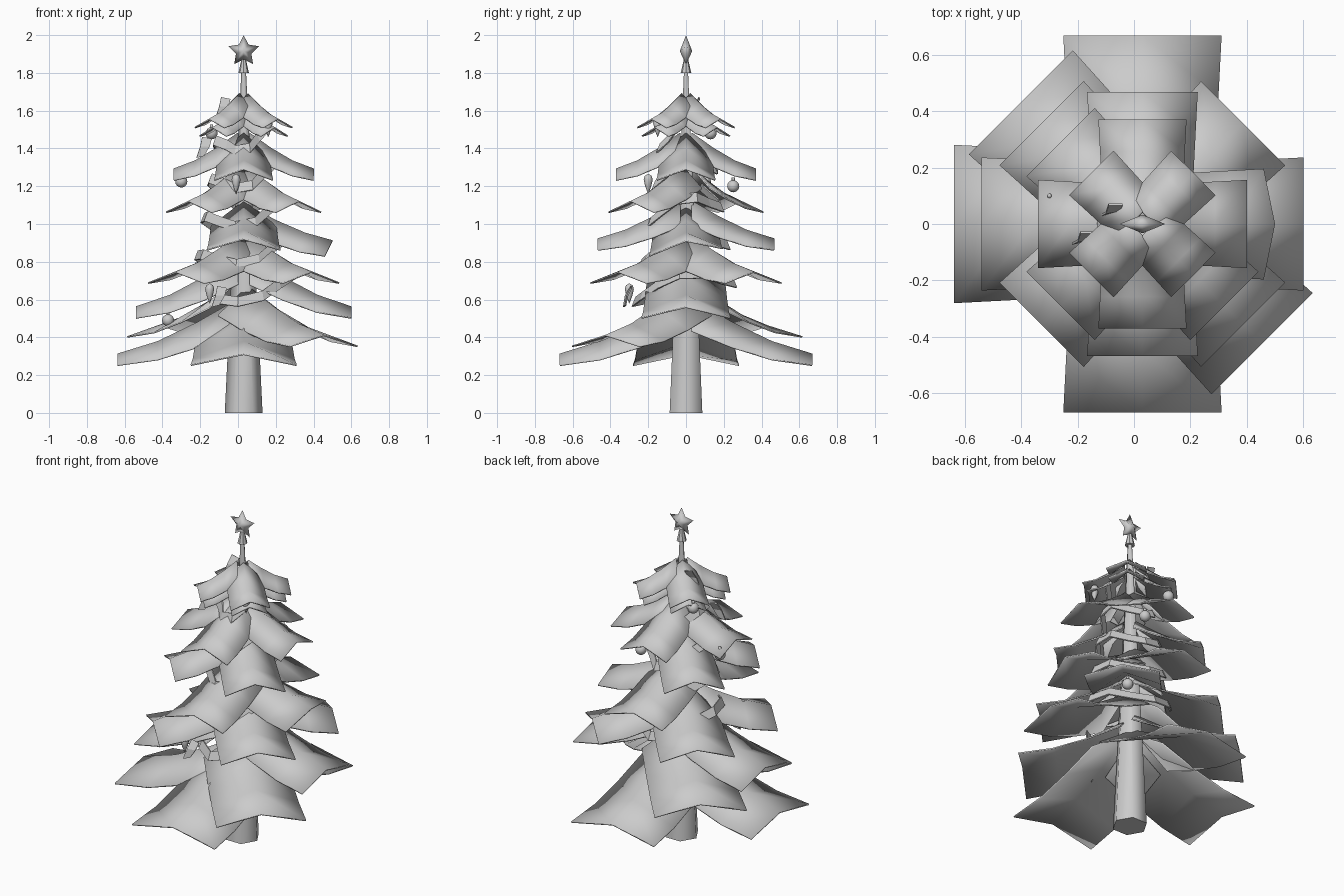
import bpy, bmesh, math
from mathutils import Matrix

if "Cube" in bpy.data.objects:
    bpy.data.objects.remove(bpy.data.objects["Cube"])

CX = 0.03  # trunk axis offset


def make(name, bm, smooth=False):
    bmesh.ops.recalc_face_normals(bm, faces=bm.faces)
    me = bpy.data.meshes.new(name)
    bm.to_mesh(me)
    bm.free()
    ob = bpy.data.objects.new(name, me)
    bpy.context.collection.objects.link(ob)
    ob.location.x = CX
    if smooth:
        for p in me.polygons:
            p.use_smooth = True
    return ob


def solid(ob, t):
    m = ob.modifiers.new("thickness", 'SOLIDIFY')
    m.thickness = t
    m.offset = 0


def strip(bm, rows):
    vs = [[bm.verts.new(p) for p in r] for r in rows]
    for a, b in zip(vs, vs[1:]):
        for i in range(len(a) - 1):
            bm.faces.new((a[i], a[i + 1], b[i + 1], b[i]))


# one drooping branch card, ridge along its middle, folded more steeply near the trunk
def branch(name, deg, r, hw, z_out, z_in, drop=0.058, waist=0.88, twist=0.0):
    bm = bmesh.new()
    rows = []
    for i in range(4):
        t = i / 3
        x = 0.03 + (r - 0.03) * t
        w = hw * (waist + (1 - waist) * t)
        z = z_out + (z_in - z_out) * (1 - t) ** 1.35
        d = drop + 0.17 * (r - x)
        rows.append([(x - twist * t * abs(s), w * s, z - d * abs(s) + twist * t * s * 0.5)
                     for s in (-1, 0, 1)])
    strip(bm, rows)
    bmesh.ops.rotate(bm, verts=bm.verts, matrix=Matrix.Rotation(math.radians(deg), 3, 'Z'))
    ob = make(name, bm, True)
    solid(ob, 0.008)


# tiers: angles, reach, half width, outer z, inner z
tiers = [
    ((90, 180, 270), 0.668, 0.28, 0.31, 0.60),
    ((315,), 0.60, 0.253, 0.41, 0.67),
    ((135,), 0.61, 0.26, 0.46, 0.71),
    ((0, 180), 0.57, 0.235, 0.56, 0.83),
    ((45, 135, 225, 315), 0.505, 0.21, 0.745, 0.95),
    ((90, 270), 0.467, 0.195, 0.92, 1.12),
    ((135, 225, 315), 0.41, 0.17, 1.12, 1.31),
    ((0, 90, 180, 270), 0.37, 0.155, 1.29, 1.48),
]
for n, (angles, r, hw, zo, zi) in enumerate(tiers):
    for a in angles:
        branch(f"branch_tier{n + 1}_{a}", a, r, hw, zo, zi)
for a in (45, 135, 225, 315):
    branch(f"crown_branch_{a}", a, 0.255, 0.11, 1.555, 1.69, 0.045, 0.9)
    branch(f"lower_crown_branch_{a}", a, 0.23, 0.10, 1.51, 1.63, 0.045, 0.8)
# bent branch on the right
branch("bent_branch", 0, 0.47, 0.195, 0.91, 1.09, 0.06, 0.88, 0.04)

# trunk
bm = bmesh.new()
bmesh.ops.create_cone(bm, cap_ends=True, segments=6, radius1=0.1, radius2=0.01, depth=1.86,
                      matrix=Matrix.Translation((0, 0, 0.93)) @ Matrix.Rotation(math.pi / 2, 4, 'Z'))
trunk = make("trunk", bm)
for p in trunk.data.polygons:
    p.use_smooth = len(p.vertices) == 4

# star holder
bm = bmesh.new()
bmesh.ops.create_cone(bm, cap_ends=True, segments=8, radius1=0.028, radius2=0.012, depth=0.07,
                      matrix=Matrix.Translation((0, 0, 1.835)))
make("star_holder", bm)

# plump star
bm = bmesh.new()
rim = []
for i in range(10):
    a = math.pi / 2 + i * math.pi / 5
    r = 0.085 if i % 2 == 0 else 0.043
    rim.append(bm.verts.new((r * math.cos(a), 0, 1.915 + r * math.sin(a))))
for y in (-0.033, 0.033):
    c = bm.verts.new((0, y, 1.915))
    for i in range(10):
        bm.faces.new((rim[i], rim[(i + 1) % 10], c))
make("star", bm, True)

# sagging spiral garland ribbon
bm = bmesh.new()
rows = []
N, TURNS = 52, 4.3
for i in range(N + 1):
    t = i / N
    a = -2.2 + t * TURNS * 2 * math.pi
    r = 0.25 - 0.13 * t + 0.02 * math.cos(4 * a)
    z = 0.62 + 0.86 * t + 0.05 * math.cos(2 * a)
    ca, sa = math.cos(a), math.sin(a)
    rows.append([(r * ca, r * sa, z + 0.025), ((r + 0.02) * ca, (r + 0.02) * sa, z - 0.025)])
strip(bm, rows)
solid(make("garland", bm), 0.008)

# hanging ribbon tails
for n, (x, y, z) in enumerate([(-0.12, -0.31, 0.62), (-0.2, -0.05, 1.41), (-0.1, 0.05, 1.62)]):
    bm = bmesh.new()
    strip(bm, [[(x - 0.02, y + 0.02, z + 0.05), (x + 0.03, y + 0.02, z + 0.04)],
               [(x - 0.03, y - 0.01, z), (x + 0.02, y, z)],
               [(x - 0.05, y - 0.02, z - 0.06), (x - 0.01, y - 0.01, z - 0.05)]])
    solid(make(f"ribbon_tail_{n + 1}", bm), 0.008)

# round baubles with caps
for n, (x, y, z) in enumerate([(-0.40, 0.12, 0.49), (-0.17, 0.13, 1.48), (-0.33, 0.1, 1.225),
                               (0.10, 0.25, 1.20), (-0.25, -0.24, 0.75), (0.2, 0.22, 0.74)]):
    bm = bmesh.new()
    bmesh.ops.create_uvsphere(bm, u_segments=12, v_segments=8, radius=0.032,
                              matrix=Matrix.Translation((x, y, z)))
    bmesh.ops.create_cone(bm, cap_ends=True, segments=6, radius1=0.01, radius2=0.008, depth=0.02,
                          matrix=Matrix.Translation((x, y, z + 0.037)))
    make(f"bauble_{n + 1}", bm, True)

# teardrop ornaments
for n, (x, y, z) in enumerate([(0.13, -0.15, 1.52), (-0.18, -0.3, 0.64), (-0.04, -0.2, 1.22)]):
    bm = bmesh.new()
    prof = [(0.001, 0.045), (0.018, 0.035), (0.024, 0.015), (0.016, -0.02), (0.001, -0.06)]
    strip(bm, [[(x + r * math.cos(k * math.pi / 4), y + r * math.sin(k * math.pi / 4), z + h)
                for k in range(9)] for r, h in prof])
    bmesh.ops.remove_doubles(bm, verts=bm.verts, dist=0.0005)
    make(f"drop_ornament_{n + 1}", bm, True)
